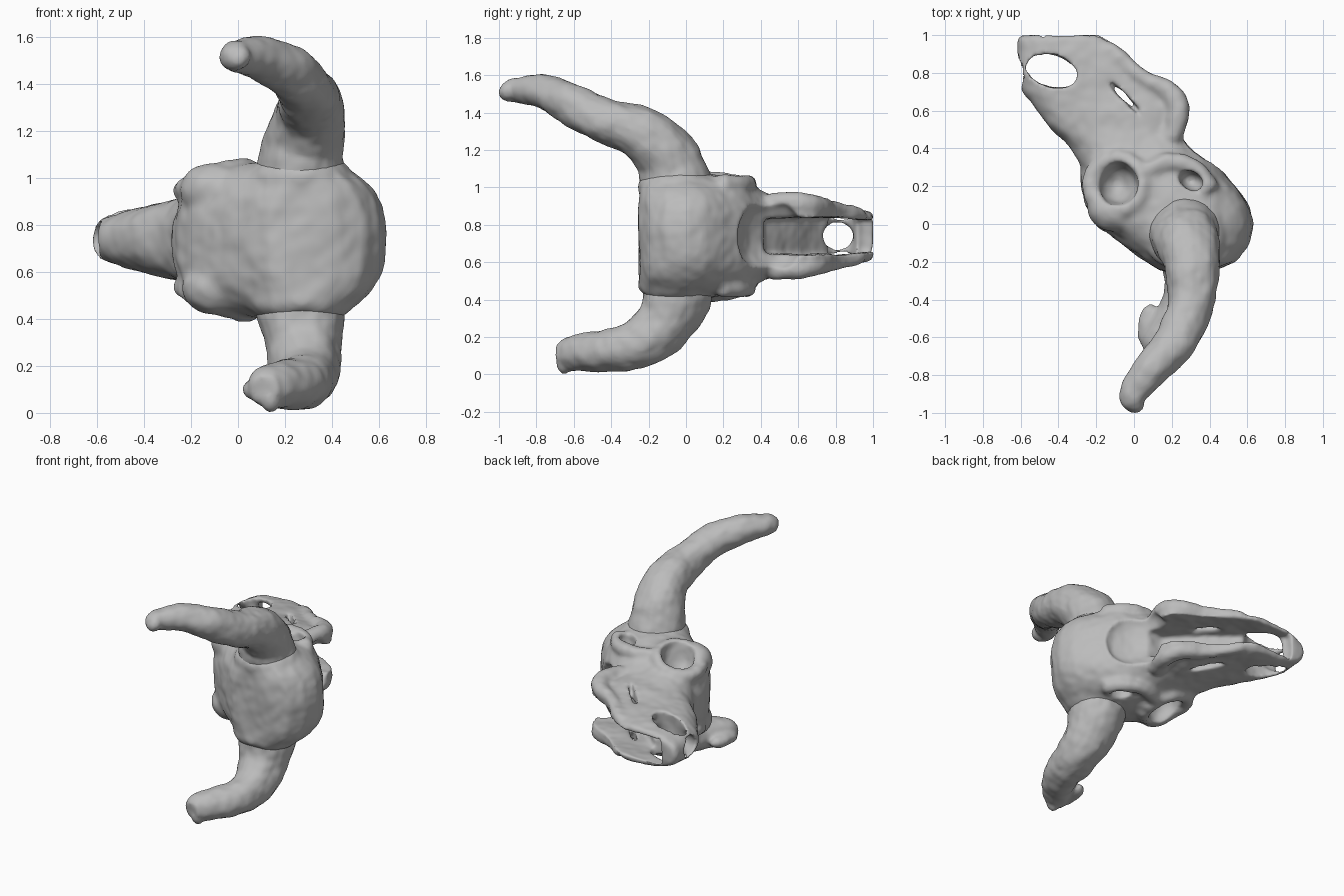
import bpy, bmesh, math
from mathutils import Vector, Matrix, noise

MID = 0.74  # height of the skull's mirror plane

cube = bpy.data.objects.get("Cube")
if cube:
    bpy.data.objects.remove(cube)

bone = bpy.data.materials.new("bone grey")
bone.use_nodes = True
bone.diffuse_color = (0.5, 0.5, 0.5, 1)
bone.node_tree.nodes["Principled BSDF"].inputs["Base Color"].default_value = bone.diffuse_color


def add_object(name, bm):
    mesh = bpy.data.meshes.new(name)
    bmesh.ops.recalc_face_normals(bm, faces=bm.faces)
    bm.to_mesh(mesh)
    bm.free()
    mesh.materials.append(bone)
    obj = bpy.data.objects.new(name, mesh)
    bpy.context.collection.objects.link(obj)
    return obj


def loft(bm, rings):
    """Skin a list of point rings and cap both ends."""
    loops = [[bm.verts.new(p) for p in ring] for ring in rings]
    for a, b in zip(loops, loops[1:]):
        for i in range(len(a)):
            j = (i + 1) % len(a)
            bm.faces.new((a[i], a[j], b[j], b[i]))
    bm.faces.new(loops[0])
    bm.faces.new(loops[-1])


def ellipsoid(bm, loc, size, turn=0):
    m = Matrix.Translation(loc) @ Matrix.Rotation(turn, 4, 'Z') @ Matrix.Diagonal((*size, 1))
    bmesh.ops.create_uvsphere(bm, u_segments=24, v_segments=14, radius=1, matrix=m)


def tube(bm, points, sides=20):
    """Round tube through (x, y, z, radius) points, smoothly interpolated."""
    pts = [Vector(p) for p in points]
    path = []
    for i in range(len(pts) - 1):
        p0, p1, p2, p3 = pts[max(i - 1, 0)], pts[i], pts[i + 1], pts[min(i + 2, len(pts) - 1)]
        for k in range(5):
            t = k / 5
            path.append(0.5 * (2 * p1 + (p2 - p0) * t + (2 * p0 - 5 * p1 + 4 * p2 - p3) * t ** 2
                               + (3 * p1 - p0 - 3 * p2 + p3) * t ** 3))
    path.append(pts[-1])
    rings = []
    for i, p in enumerate(path):
        d = (path[min(i + 1, len(path) - 1)] - path[max(i - 1, 0)]).xyz.normalized()
        u = d.cross(Vector((1, 0, 0))).normalized()
        v = d.cross(u)
        rings.append([p.xyz + p.w * (u * math.cos(a) + v * math.sin(a))
                      for a in (math.tau * s / sides for s in range(sides))])
    loft(bm, rings)


def remesh(obj, voxel, smooth):
    m = obj.modifiers.new("fuse", 'REMESH')
    m.mode, m.voxel_size = 'VOXEL', voxel
    m = obj.modifiers.new("soften", 'SMOOTH')
    m.factor, m.iterations = 0.5, smooth


def bake(obj, rough):
    """Apply the modifiers, then roughen the surface a little."""
    graph = bpy.context.evaluated_depsgraph_get()
    mesh = bpy.data.meshes.new_from_object(obj.evaluated_get(graph))
    obj.modifiers.clear()
    obj.data = mesh
    normals = [v.normal.copy() for v in mesh.vertices]
    for v, n in zip(mesh.vertices, normals):
        v.co += n * rough * (noise.noise(v.co * 7) + 0.4 * noise.noise(v.co * 18))
    mesh.materials.clear()
    mesh.materials.append(bone)
    mesh.shade_smooth()


# Skull body: y, low x, high x, half height, narrowing toward the nose bridge
sections = [
    (-.25, .14, .42, .25, 0), (-.2, .06, .54, .3, 0), (-.1, -.07, .61, .325, 0),
    (0, -.2, .63, .335, 0), (.1, -.26, .61, .335, 0), (.2, -.28, .54, .335, .1),
    (.3, -.28, .46, .315, .2), (.4, -.33, .35, .265, .22), (.5, -.43, .28, .23, .25),
    (.6, -.52, .31, .225, .3), (.7, -.59, .29, .2, .3), (.8, -.63, .11, .18, .25),
    (.9, -.625, -.02, .165, .25), (1.0, -.61, -.14, .145, .25)]


def section_ring(y, x0, x1, h, narrow, sides=36):
    ring = []
    for i in range(sides):
        a = math.tau * i / sides
        c, s = math.cos(a), math.sin(a)
        sx = math.copysign(abs(c) ** 0.75, c)
        sz = math.copysign(abs(s) ** 0.75, s)
        wide = 1 - narrow * (1 - sx) / 2
        ring.append(((x0 + x1) / 2 + sx * (x1 - x0) / 2, y, MID + h * sz * wide))
    return ring


bm = bmesh.new()
loft(bm, [section_ring(*s) for s in sections])
for side in (-1, 1):
    # Raised eye socket rim, tilted toward the forehead and snout
    for k in range(16):
        a = math.tau * k / 16
        ellipsoid(bm, (-.09 + .14 * math.cos(a), .21 + .135 * math.sin(a),
                       MID + side * (.255 + .05 * math.cos(a) - .025 * math.sin(a))),
                  (.05, .05, .045))
    # Forehead swelling above the eye, and brow bulge at the horn base
    ellipsoid(bm, (-.09, .07, MID + side * .21), (.155, .12, .115))
    ellipsoid(bm, (.27, -.05, MID + side * .26), (.23, .21, .11))
    # Cheek arch
    tube(bm, [(.05, .28, MID + side * .29, .04), (.2, .33, MID + side * .28, .045),
              (.32, .29, MID + side * .28, .05), (.4, .18, MID + side * .27, .06)])
    # Tooth-bearing rail
    tube(bm, [(.2, .45, MID + side * .185, .055), (.235, .59, MID + side * .175, .06),
              (.19, .7, MID + side * .16, .055), (.04, .78, MID + side * .145, .045),
              (-.14, .94, MID + side * .115, .035)])
skull = add_object("skull", bm)

# Hollows: eye sockets, ear openings, side slots and the nose openings
bm = bmesh.new()
for side in (-1, 1):
    ellipsoid(bm, (-.09, .215, MID + side * .33), (.108, .12, .2))
    ellipsoid(bm, (.3, .23, MID + side * .32), (.07, .05, .14), -.5)
    ellipsoid(bm, (-.05, .67, MID + side * .22), (.15, .02, .14), -.8)
    ellipsoid(bm, (.13, .43, MID + side * .32), (.1, .05, .06), -.5)
ellipsoid(bm, (-.43, .81, MID), (.145, .09, .4), -.3)
ellipsoid(bm, (-.45, .81, MID), (.4, .09, .075))
# Palate channel, deepening toward the open snout tip: y, floor x, half height
channel = [(.42, .12, .09), (.6, -.08, .1), (.8, -.33, .1), (.94, -.5, .09), (1.1, -.5, .085)]
loft(bm, [[(x, y, MID - h), (.7, y, MID - h), (.7, y, MID + h), (x, y, MID + h)]
          for y, x, h in channel])
ellipsoid(bm, (.35, .45, MID), (.21, .12, .2), -.9)
cutter = add_object("hollow_cutter", bm)
cutter.hide_render = True
remesh(cutter, .012, 1)

remesh(skull, .017, 5)
cut = skull.modifiers.new("hollows", 'BOOLEAN')
cut.operation, cut.object, cut.solver = 'DIFFERENCE', cutter, 'EXACT'
remesh(skull, .012, 4)
bake(skull, .009)
bpy.data.objects.remove(cutter)

# Horns: one long and sweeping, one short and broken off
horns = {
    "upper_horn": [(.27, -.05, .98, .2), (.27, -.07, 1.08, .183), (.29, -.12, 1.19, .165),
                   (.31, -.25, 1.295, .145), (.3, -.43, 1.355, .122), (.22, -.62, 1.45, .11),
                   (.08, -.78, 1.515, .09), (-.005, -.9, 1.52, .068), (0, -.97, 1.505, .05),
                   (0, -1, 1.5, .02)],
    "lower_horn": [(.27, -.04, .5, .2), (.27, -.06, .4, .183), (.28, -.12, .27, .16),
                   (.29, -.25, .165, .138), (.27, -.4, .13, .115), (.19, -.54, .12, .105),
                   (.13, -.62, .11, .09), (.11, -.68, .1, .06)],
}
for name, points in horns.items():
    bm = bmesh.new()
    tube(bm, points)
    if name == "lower_horn":
        # Splintered stump
        ellipsoid(bm, (.09, -.55, .1), (.07, .12, .05))
        ellipsoid(bm, (.14, -.65, .06), (.04, .04, .05))
    horn = add_object(name, bm)
    remesh(horn, .014, 2)
    bake(horn, .012)
